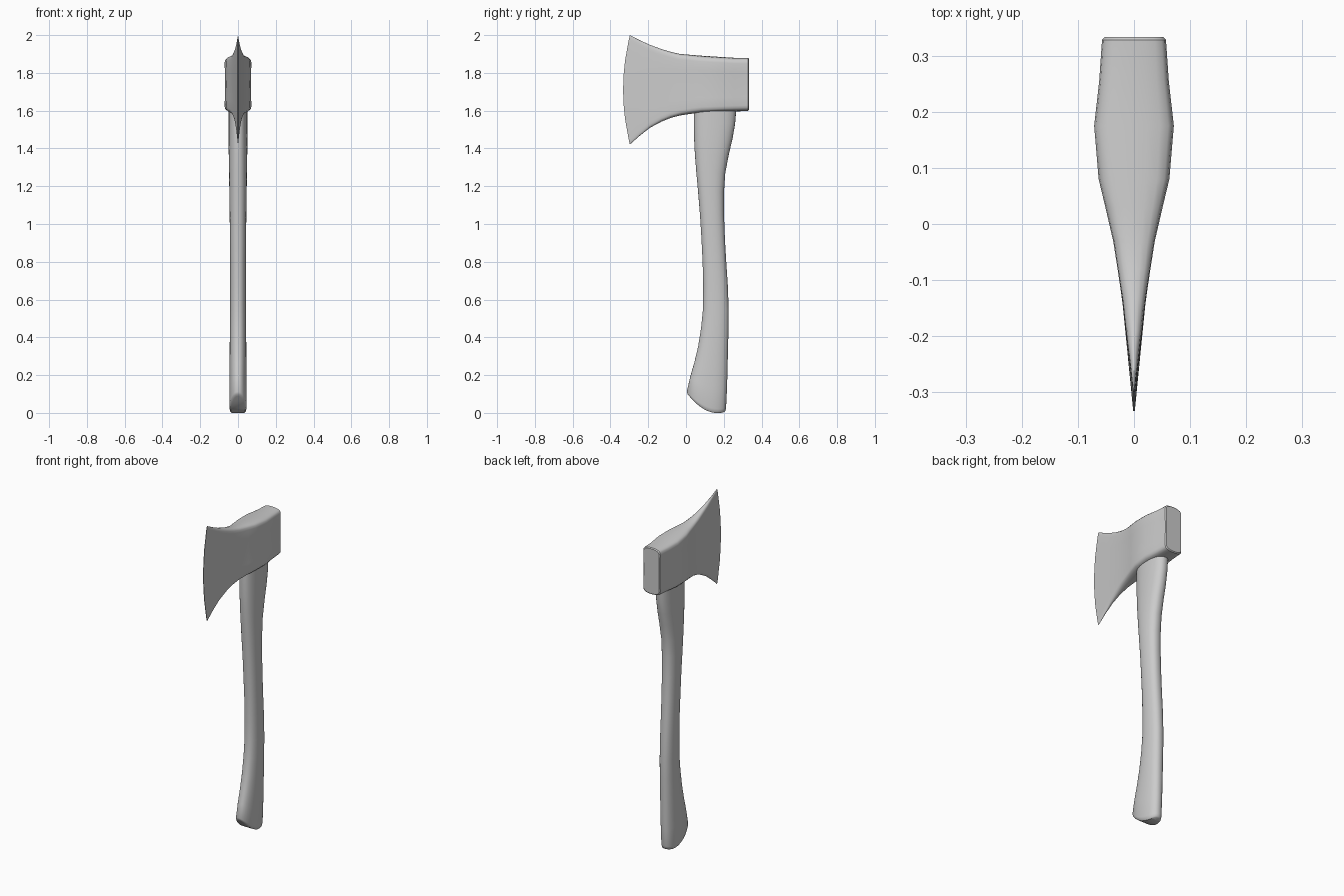
import bpy, bmesh, math


def loft(name, rings, angle):
    """Skin closed rings; rings are mirrored about x=0, so the ends close with strips."""
    bm = bmesh.new()
    vs = [[bm.verts.new(p) for p in r] for r in rings]
    n = len(vs[0])
    for a, b in zip(vs, vs[1:]):
        for i in range(n):
            j = (i + 1) % n
            bm.faces.new((a[i], a[j], b[j], b[i]))
    for r in (vs[0], vs[-1]):
        for i in range(n // 2):
            quad = [r[i], r[i + 1], r[(n - i - 1) % n], r[(n - i) % n]]
            bm.faces.new(list(dict.fromkeys(quad)))
    bmesh.ops.recalc_face_normals(bm, faces=bm.faces)
    me = bpy.data.meshes.new(name)
    bm.to_mesh(me)
    bm.free()
    ob = bpy.data.objects.new(name, me)
    bpy.context.collection.objects.link(ob)
    bpy.ops.object.select_all(action='DESELECT')
    ob.select_set(True)
    bpy.context.view_layer.objects.active = ob
    bpy.ops.object.shade_smooth_by_angle(angle=math.radians(angle))
    return ob


# Handle: oval sections between a front point and a back point in the y-z plane
def oval(yf, zf, yb, zb, w, sag=0.0, n=32):
    pts = []
    for i in range(n):
        a = 2 * math.pi * i / n
        c, s = math.cos(a), math.sin(a)
        t = math.copysign(abs(c) ** 0.9, c)
        x = w * math.copysign(abs(s) ** 0.85, s)
        pts.append((x, (yf + yb) / 2 + t * (yb - yf) / 2,
                    (zf + zb) / 2 + t * (zb - zf) / 2 - sag * (1 - t * t)))
    return pts


handle = [
    (.018, .088, .202, .004, .037, .034),
    (.009, .098, .208, .009, .043, .034),
    (.004, .112, .212, .025, .046, .034),
    (.022, .19, .217, .13, .046, .02),
    (.045, .27, .220, .23, .045, .01),
    (.064, .35, .222, .33, .044),
    (.080, .45, .225, .44, .043),
    (.090, .55, .226, .55, .042),
    (.091, .68, .221, .68, .042),
    (.088, .80, .213, .80, .042),
    (.082, .92, .206, .92, .043),
    (.074, 1.05, .201, 1.05, .044),
    (.064, 1.17, .201, 1.17, .046),
    (.055, 1.27, .208, 1.27, .047),
    (.047, 1.37, .227, 1.37, .049),
    (.043, 1.45, .246, 1.45, .050),
    (.042, 1.53, .260, 1.53, .050),
    (.042, 1.63, .268, 1.63, .050),
]
loft("handle", [oval(*h) for h in handle], 40)


# Head: crowned box sections along y, bowing forward towards the cutting edge
def section(y, w, zt, zb, bow=0.0):
    crown = [(0, 0), (.35, .001), (.65, .004), (.86, .009), (.96, .017), (1, .03)]
    mid, half = (zt + zb) / 2, (zt - zb) / 2
    side = [(f, zt - d) for f, d in crown]
    side += [(1 - .03 * (1 - s * s), mid + s * (half - .03)) for s in (.6, .3, 0, -.3, -.6)]
    side += [(f, zb + d) for f, d in reversed(crown)]
    loop = side + [(-f, z) for f, z in reversed(side[1:-1])]
    return [(f * w, y - bow * (1 - ((z - mid) / half) ** 2), z) for f, z in loop]


head = [
    (.333, .052, 1.875, 1.603),
    (.328, .057, 1.880, 1.598),
    (.255, .062, 1.880, 1.596),
    (.175, .071, 1.885, 1.593),
    (.08, .063, 1.891, 1.589),
    (.03, .051, 1.895, 1.584),
    (-.03, .037, 1.900, 1.575, .002),
    (-.08, .029, 1.911, 1.562, .006),
    (-.13, .021, 1.926, 1.542, .012),
    (-.19, .014, 1.948, 1.510, .020),
    (-.245, .0075, 1.973, 1.467, .029),
    (-.297, .0015, 2.000, 1.421, .036),
]
loft("axe_head", [section(*h) for h in head], 35)
